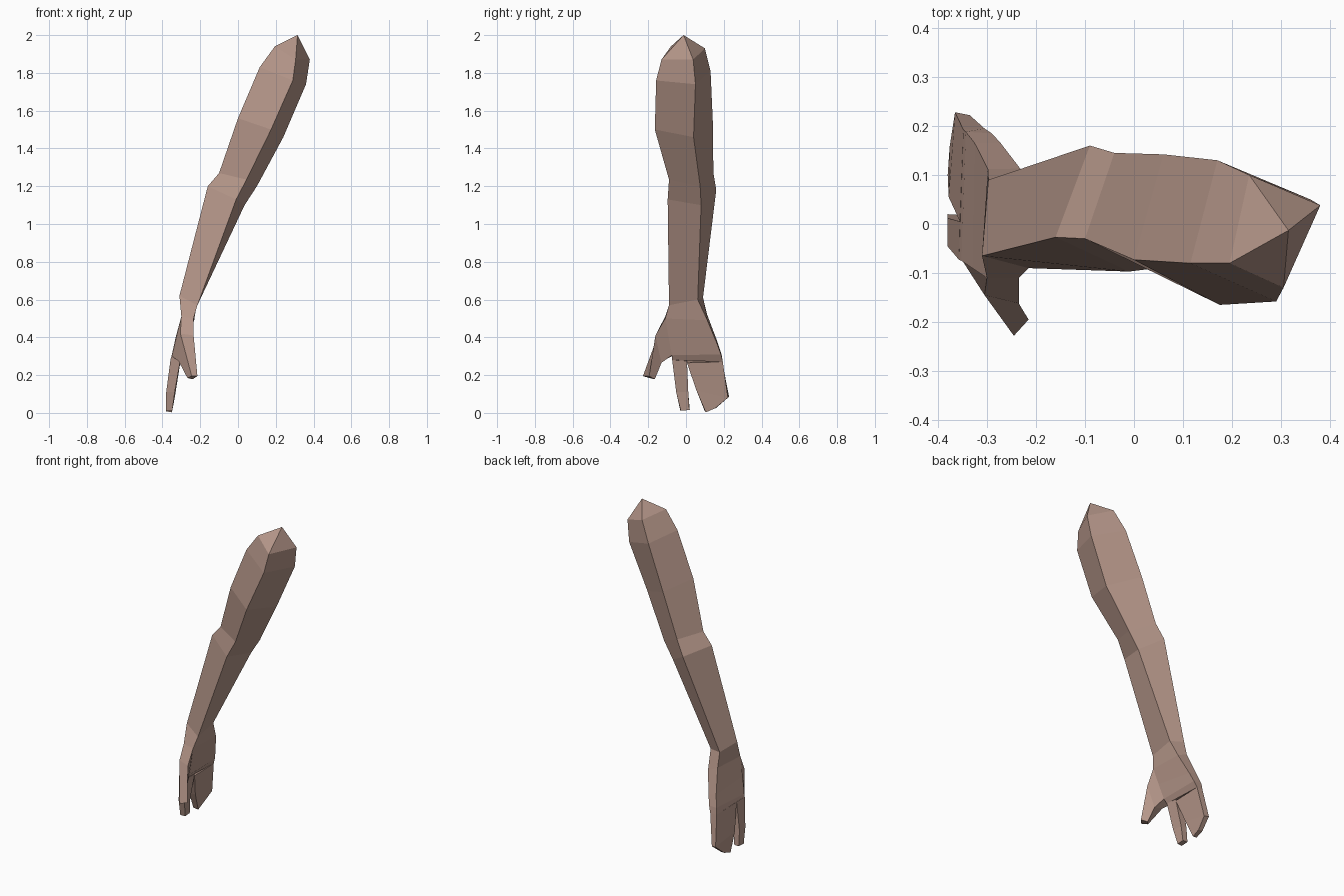
import bpy, bmesh

skin = bpy.data.materials.new("skin")
skin.diffuse_color = (0.46, 0.305, 0.25, 1)


def loft(name, rings, cap_start=True, cap_end=True, tip=None):
    """Skin a tube through rings of corner points; tip closes the start to a point."""
    bm = bmesh.new()
    loops = [[bm.verts.new(p) for p in ring] for ring in rings]
    n = len(rings[0])
    for a, b in zip(loops, loops[1:]):
        for i in range(n):
            j = (i + 1) % n
            bm.faces.new((a[i], a[j], b[j], b[i]))
    if tip:
        t = bm.verts.new(tip)
        for i in range(n):
            bm.faces.new((t, loops[0][(i + 1) % n], loops[0][i]))
    elif cap_start:
        bm.faces.new(loops[0])
    if cap_end:
        bm.faces.new(loops[-1])
    bmesh.ops.recalc_face_normals(bm, faces=bm.faces)
    mesh = bpy.data.meshes.new(name)
    bm.to_mesh(mesh)
    bm.free()
    mesh.materials.append(skin)
    obj = bpy.data.objects.new(name, mesh)
    bpy.context.collection.objects.link(obj)
    return obj


# Ring corners run: left, back, right, front
wrist = [(-.31, -.065, .62), (-.297, .09, .61), (-.215, .062, .60), (-.215, -.09, .57)]
heel = [(-.30, -.11, .51), (-.298, .112, .52), (-.232, .113, .49), (-.235, -.11, .50)]

# Shoulder to wrist
loft("arm", [
    [(.195, -.08, 1.94), (.235, .10, 1.93), (.38, .038, 1.87), (.305, -.13, 1.87)],
    [(.115, -.08, 1.83), (.17, .13, 1.81), (.36, .05, 1.74), (.29, -.158, 1.76)],
    [(0, -.073, 1.56), (.06, .142, 1.54), (.24, .04, 1.46), (.175, -.165, 1.50)],
    [(-.10, -.03, 1.27), (-.04, .145, 1.27), (.10, .075, 1.20), (.045, -.09, 1.235)],
    [(-.16, -.027, 1.20), (-.09, .16, 1.18), (.035, .08, 1.10), (-.01, -.097, 1.13)],
    wrist,
], cap_end=False, tip=(.315, -.013, 2.0))

# Wrist to knuckles
loft("palm", [
    wrist,
    heel,
    [(-.33, -.09, .40), (-.325, .165, .38), (-.272, .165, .365), (-.26, -.092, .40)],
    [(-.352, -.075, .30), (-.343, .188, .31), (-.29, .185, .31), (-.285, -.075, .305)],
    [(-.357, -.073, .285), (-.348, .192, .27), (-.305, .195, .27), (-.305, -.073, .28)],
], cap_start=False)

# Thumb grows from the front side of the palm
loft("thumb", [
    [heel[0], heel[3], (-.285, -.075, .305), (-.35, -.075, .30)],
    [(-.305, -.145, .42), (-.235, -.162, .41), (-.262, -.13, .265), (-.315, -.125, .275)],
    [(-.245, -.228, .195), (-.215, -.195, .195), (-.24, -.165, .178), (-.268, -.195, .185)],
], cap_start=False)

# Single finger
loft("index_finger", [
    [(-.357, -.073, .285), (-.355, .005, .28), (-.305, .005, .275), (-.305, -.073, .28)],
    [(-.38, -.046, .11), (-.38, .012, .11), (-.34, .012, .11), (-.335, -.052, .11)],
    [(-.38, -.03, .012), (-.38, .02, .015), (-.348, .018, .015), (-.348, -.028, .012)],
])

# Remaining fingers as one broad block
loft("grouped_fingers", [
    [(-.355, .005, .28), (-.348, .192, .27), (-.305, .195, .27), (-.305, .005, .265)],
    [(-.378, .055, .12), (-.365, .228, .085), (-.335, .222, .08), (-.335, .055, .12)],
    [(-.38, .10, .008), (-.376, .158, .025), (-.35, .155, .025), (-.35, .105, .003)],
])
